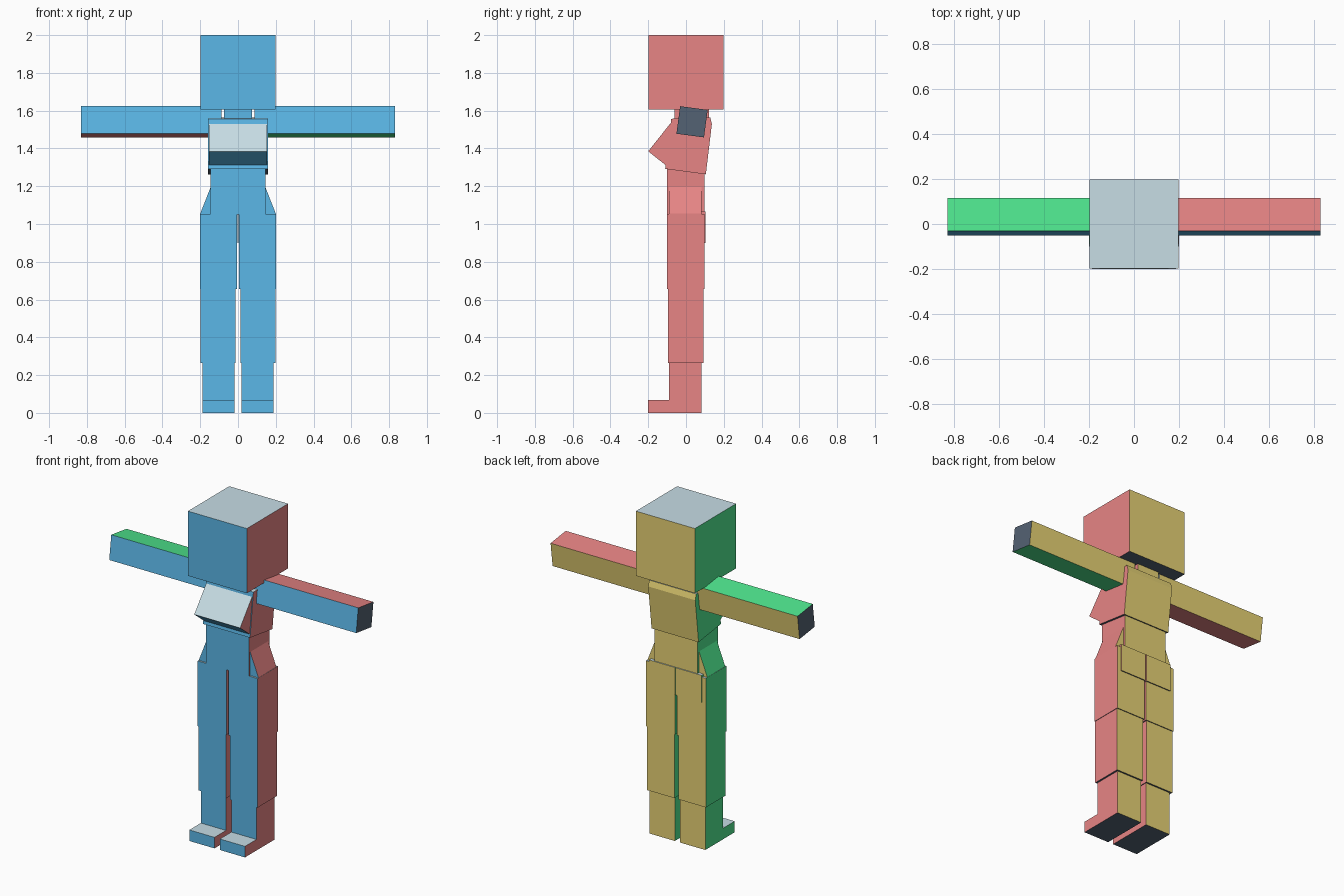
import bpy, bmesh, math
from mathutils import Matrix, Vector

if "Cube" in bpy.data.objects:
    bpy.data.objects.remove(bpy.data.objects["Cube"])


def linear(c):
    c /= 255
    return c / 12.92 if c <= 0.04045 else ((c + 0.055) / 1.055) ** 2.4


# One flat colour per facing direction
COLOURS = [("front_blue", (93, 186, 235)), ("right_red", (235, 135, 135)),
           ("back_ochre", (235, 214, 119)), ("left_green", (80, 234, 145)),
           ("top_pale_grey", (199, 221, 229)), ("bottom_slate", (84, 98, 115))]
MATS = []
for mat_name, rgb in COLOURS:
    m = bpy.data.materials.new(mat_name)
    m.diffuse_color = (*[linear(c) for c in rgb], 1)
    m.use_nodes = True
    m.node_tree.nodes["Principled BSDF"].inputs["Base Color"].default_value = m.diffuse_color
    MATS.append(m)


def direction_index(n):
    """Material slot from the dominant axis of a normal."""
    axis = max(range(3), key=lambda i: abs(n[i]))
    return ((3, 1), (0, 2), (5, 4))[axis][n[axis] > 0]


def finish(name, bm, transform=None):
    """Colour faces by direction first, then pose the part."""
    bmesh.ops.recalc_face_normals(bm, faces=bm.faces)
    bm.normal_update()
    for f in bm.faces:
        f.material_index = direction_index(f.normal)
    if transform:
        bm.transform(transform)
    me = bpy.data.meshes.new(name)
    bm.to_mesh(me)
    bm.free()
    for m in MATS:
        me.materials.append(m)
    ob = bpy.data.objects.new(name, me)
    bpy.context.collection.objects.link(ob)
    return ob


def box(name, x, y, z, transform=None):
    bm = bmesh.new()
    bmesh.ops.create_cube(bm, size=1)
    for v in bm.verts:
        v.co = [(a + b) / 2 + c * abs(b - a) for (a, b), c in zip((x, y, z), v.co)]
    return finish(name, bm, transform)


def prism(name, points, offset):
    """Extrude a closed outline along an offset."""
    bm = bmesh.new()
    face = bm.faces.new([bm.verts.new(p) for p in points])
    ext = bmesh.ops.extrude_face_region(bm, geom=[face], use_keep_orig=True)
    bmesh.ops.translate(bm, vec=Vector(offset),
                        verts=[g for g in ext["geom"] if isinstance(g, bmesh.types.BMVert)])
    return finish(name, bm)


def tilt(deg, centre):
    return Matrix.Translation(centre) @ Matrix.Rotation(math.radians(deg), 4, 'X')


# Head and neck
box("head", (-.198, .198), (-.198, .198), (1.607, 2.0))
box("neck", (-.074, .074), (-.06, .122), (1.54, 1.61))

# Leaning upper torso with a folded top back edge
outline = [(-.11, 1.292), (.105, 1.263), (.137, 1.53), (.128, 1.565), (-.078, 1.557)]
prism("upper_torso", [(-.158, y, z) for y, z in outline], (.316, 0, 0))

# Chest block: pale sloping top, front face turned downward
box("chest", (-.154, .154), (-.0925, .0925), (-.06, .06), tilt(51.6, (0, -.0955, 1.42)))

# Waist
box("waist", (-.145, .145), (-.1, .097), (1.05, 1.30))

for side, s in (("right", 1), ("left", -1)):
    # Arm: modelled hanging, then swung out sideways and tilted
    swing = tilt(-7.6, (0, .032, 1.541)) @ Matrix.Rotation(math.radians(-90 * s), 4, 'Y')
    box(side + "_arm", (-.0735, .0735), (-.0735, .0735), (-.83, -.088), swing)

    # Hip wedge
    prism(side + "_hip", [(.14 * s, -.09, 1.045), (.2 * s, -.09, 1.045),
                          (.2 * s, -.09, 1.055), (.145 * s, -.09, 1.195),
                          (.14 * s, -.09, 1.195)], (0, .172, 0))

    # Leg segments, boot and foot
    box(side + "_thigh", (.006 * s, .201 * s), (-.1, .097), (.655, 1.052))
    box(side + "_shin", (.013 * s, .198 * s), (-.096, .092), (.265, .656))
    box(side + "_boot", (.018 * s, .187 * s), (-.09, .082), (0, .266))
    box(side + "_foot", (.018 * s, .187 * s), (-.2, -.09), (0, .067))

    # Seat panel
    box(side + "_seat", (.003 * s, .176 * s), (.05, .103), (.9, 1.066))
